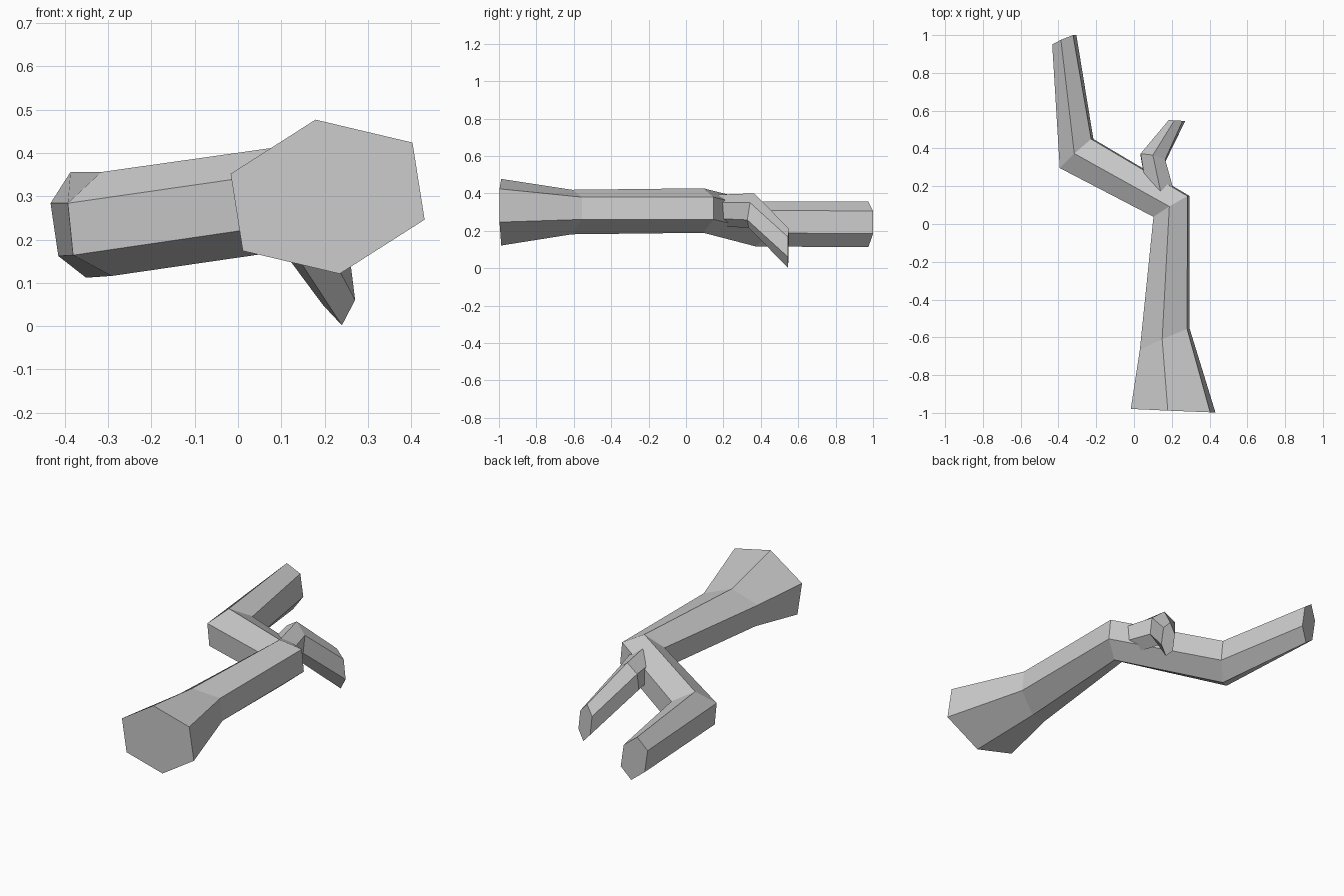
import bpy, bmesh
from mathutils import Vector

if "Cube" in bpy.data.objects:
    bpy.data.objects.remove(bpy.data.objects["Cube"])

# Six-sided ring pattern: (side factor, up factor)
HEX = [(-1, .5), (0, 1), (1, .5), (1, -.5), (0, -1), (-1, -.5)]


def limb(name, sections):
    """Loft a hexagonal limb through (centre, side, up) sections."""
    bm = bmesh.new()
    rings = []
    for c, s, u in sections:
        c, s, u = Vector(c), Vector(s), Vector(u)
        rings.append([bm.verts.new(c + s * a + u * b) for a, b in HEX])
    for r0, r1 in zip(rings, rings[1:]):
        for i in range(6):
            j = (i + 1) % 6
            bm.faces.new((r0[i], r0[j], r1[j], r1[i]))
    bm.faces.new(rings[0])
    bm.faces.new(rings[-1][::-1])
    bmesh.ops.recalc_face_normals(bm, faces=bm.faces)
    me = bpy.data.meshes.new(name)
    bm.to_mesh(me)
    bm.free()
    ob = bpy.data.objects.new(name, me)
    bpy.context.collection.objects.link(ob)
    return ob


# Main branch: flared butt, straight run, two bends, blunt end
limb("main_branch", [
    ((.207, -.988, .299), (.210, -.009, .036), (-.028, 0, .178)),
    ((.163, -.61, .300), (.125, .055, .020), (-.014, 0, .119)),
    ((.199, .093, .308), (.090, .055, .012), (-.012, 0, .119)),
    ((-.304, .373, .236), (.083, .077, .012), (-.012, 0, .120)),
    ((-.369, .975, .234), (.055, .025, .011), (-.018, 0, .122)),
])

# Side twig: leaves the main branch, then bends downward
limb("side_twig", [
    ((.140, .175, .308), (.075, -.015, 0), (0, 0, .085)),
    ((.100, .350, .308), (.065, -.015, -.004), (0, .015, .092)),
    ((.227, .547, .107), (.037, -.002, .006), (-.013, .002, .105)),
])
